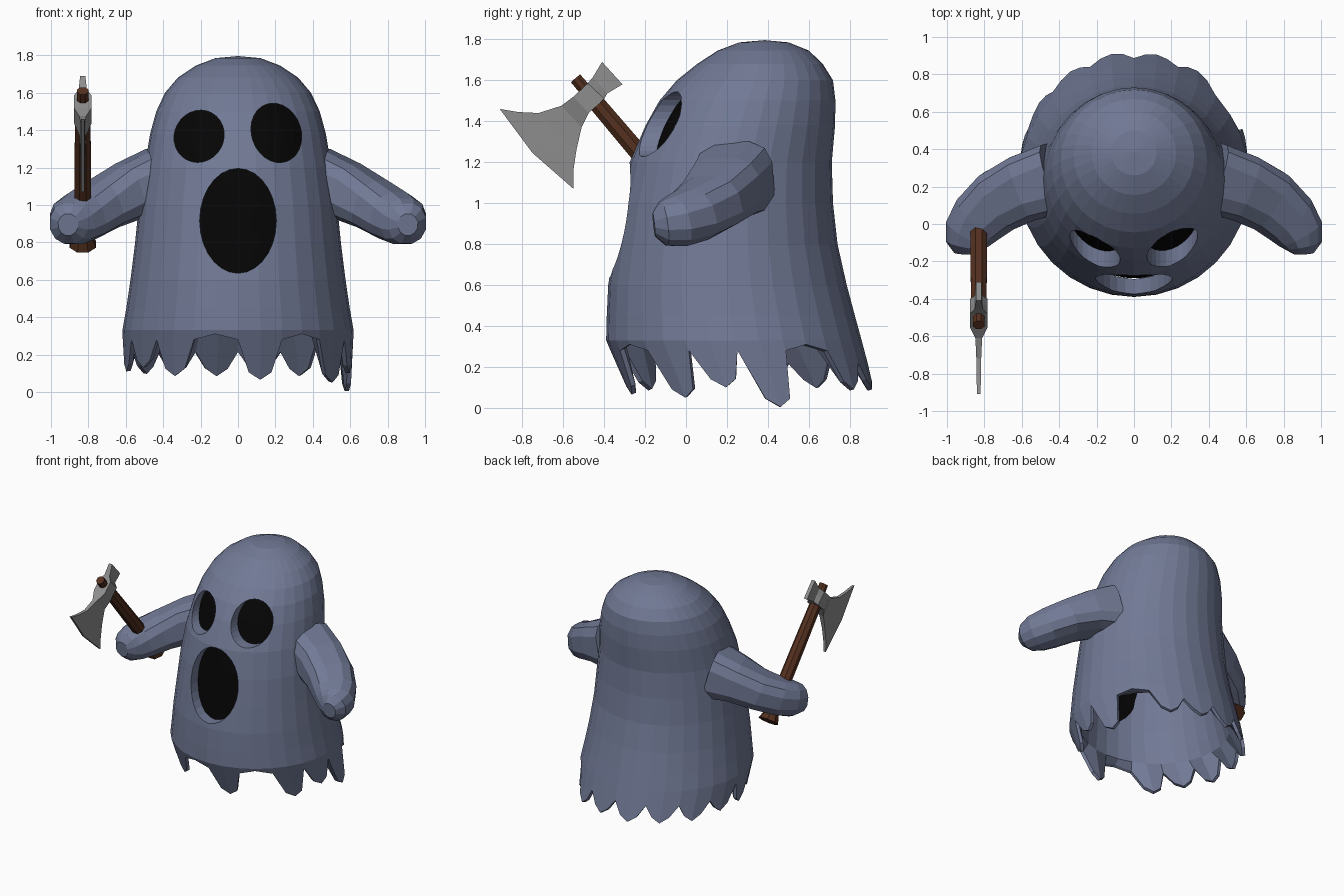
import bpy, bmesh, math
from mathutils import Vector

if "Cube" in bpy.data.objects:
    bpy.data.objects.remove(bpy.data.objects["Cube"])


def material(name, rgb):
    m = bpy.data.materials.new(name)
    m.use_nodes = True
    m.diffuse_color = (*rgb, 1)
    m.node_tree.nodes["Principled BSDF"].inputs["Base Color"].default_value = (*rgb, 1)
    return m


CLOTH = material("blue_grey_cloth", (0.165, 0.192, 0.3))
BLACK = material("black", (0.0015, 0.0015, 0.0015))
WOOD = material("brown_wood", (0.09, 0.03, 0.014))
STEEL = material("grey_steel", (0.27, 0.27, 0.27))


def finish(bm, name, mat, recalc=True):
    if recalc:
        bmesh.ops.recalc_face_normals(bm, faces=bm.faces)
    mesh = bpy.data.meshes.new(name)
    bm.to_mesh(mesh)
    bm.free()
    ob = bpy.data.objects.new(name, mesh)
    bpy.context.collection.objects.link(ob)
    mesh.materials.append(mat)
    return ob


def bridge(bm, a, b):
    n = len(a)
    for i in range(n):
        bm.faces.new((a[i], a[(i + 1) % n], b[(i + 1) % n], b[i]))


def loft(name, loops, mat):
    """Closed skin through a list of point loops."""
    bm = bmesh.new()
    rings = [[bm.verts.new(p) for p in loop] for loop in loops]
    for a, b in zip(rings, rings[1:]):
        bridge(bm, a, b)
    bm.faces.new(rings[0])
    bm.faces.new(rings[-1])
    return finish(bm, name, mat)


def tube(name, path, sides, mat, boxy=0.0):
    """Tube along (centre, height radius, side radius) stations, boxy at its start."""
    loops = []
    for i, (c, ru, rs) in enumerate(path):
        c = Vector(c)
        t = Vector(path[min(i + 1, len(path) - 1)][0]) - Vector(path[max(i - 1, 0)][0])
        side = t.cross(Vector((0, 0, 1))).normalized()
        up = side.cross(t).normalized()
        power = 1 - boxy * (1 - i / (len(path) - 1))
        loop = []
        for k in range(sides):
            a = math.tau * (k + 0.5) / sides
            u, v = (math.copysign(abs(w) ** power, w) for w in (math.cos(a), math.sin(a)))
            loop.append(c + side * rs * u + up * ru * v)
        loops.append(loop)
    return loft(name, loops, mat)


# Body outline: height, front y, back y, half width
PROFILE = [
    (1.785, 0.26, 0.50, 0.12), (1.745, 0.155, 0.60, 0.225), (1.68, 0.055, 0.668, 0.322),
    (1.60, -0.045, 0.718, 0.39), (1.50, -0.13, 0.73, 0.437), (1.38, -0.197, 0.728, 0.47),
    (1.20, -0.275, 0.712, 0.50), (1.00, -0.318, 0.718, 0.53), (0.80, -0.35, 0.74, 0.55),
    (0.60, -0.38, 0.785, 0.575), (0.45, -0.387, 0.825, 0.597), (0.33, -0.39, 0.858, 0.618),
    (0.00, -0.25, 0.945, 0.605),
]


def section(z):
    for a, b in zip(PROFILE, PROFILE[1:]):
        if z >= b[0]:
            f = (z - a[0]) / (b[0] - a[0])
            yf, yb, w = (p + (q - p) * f for p, q in zip(a[1:], b[1:]))
            return (yf + yb) / 2, (yb - yf) / 2, w


def surface(angle, z):
    """Point on the cloth, with the angle measured from the front towards +x."""
    cy, ry, w = section(z)
    return Vector((w * math.sin(angle), cy - ry * math.cos(angle), z))


def front_y(x, z):
    cy, ry, w = section(z)
    return cy - ry * math.sqrt(max(0, 1 - (x / w) ** 2))


# Body: domed sheet with a ragged hem whose front tatters hang inwards
TEETH = 16
COLS = TEETH * 2
TIPS = [0.065, None, 0.05, 0.10, 0.005, None, 0.09, 0.10,
        0.09, 0.10, 0.10, 0.12, 0.11, 0.13, 0.085, None]
bm = bmesh.new()
rings = [[bm.verts.new(surface(math.tau * i / COLS, row[0])) for i in range(COLS)]
         for row in PROFILE[:-1]]
apex = bm.verts.new((0, 0.385, 1.796))
for i in range(COLS):
    bm.faces.new((apex, rings[0][(i + 1) % COLS], rings[0][i]))
for a, b in zip(rings, rings[1:]):
    bridge(bm, a, b)
step = math.tau / TEETH
notches = [bm.verts.new(surface(k * step, 0.28 if k < 7 or k > 11 else 0.22))
           for k in range(TEETH)]
for k, tip in enumerate(TIPS):
    n0, n1 = notches[k], notches[(k + 1) % TEETH]
    b0, bmid, b1 = (rings[-1][(2 * k + j) % COLS] for j in range(3))
    if tip is None:
        low = bm.verts.new(surface((k + 0.5) * step, 0.31))
        s0 = s1 = []
    else:
        low = bm.verts.new(surface((k + 0.5) * step, tip))
        s0 = [bm.verts.new(surface((k + 0.24) * step, tip + 0.04))]
        s1 = [bm.verts.new(surface((k + 0.76) * step, tip + 0.04))]
    bm.faces.new([b0, bmid, low] + s0 + [n0])
    bm.faces.new([bmid, b1, n1] + s1 + [low])
bmesh.ops.recalc_face_normals(bm, faces=bm.faces)
top = max(bm.faces, key=lambda f: f.calc_center_median().z)
if top.normal.z < 0:
    bmesh.ops.reverse_faces(bm, faces=bm.faces)
body = finish(bm, "body", CLOTH, recalc=False)

# Cloth thickness, thinner along the hem
thick = body.vertex_groups.new(name="thick_cloth")
thick.add([v.index for v in body.data.vertices if v.co.z > 0.32], 1.0, "REPLACE")
solid = body.modifiers.new("thickness", "SOLIDIFY")
solid.thickness = 0.08
solid.offset = -1
solid.vertex_group = thick.name
solid.thickness_vertex_group = 0.3


# Face openings: centre x, centre z, radii, tilt
def oval(cx, cz, rx, rz, tilt, scale=1.0, n=28):
    pts = []
    for i in range(n):
        a = math.tau * i / n
        u, v = rx * scale * math.cos(a), rz * scale * math.sin(a)
        pts.append((cx + u * math.cos(tilt) - v * math.sin(tilt),
                    cz + u * math.sin(tilt) + v * math.cos(tilt)))
    return pts


OPENINGS = {
    "right_eye": (-0.208, 1.367, 0.132, 0.142, -0.5),
    "left_eye": (0.205, 1.385, 0.132, 0.162, 0.35),
    "mouth": (0, 0.915, 0.205, 0.28, 0),
}
cutters = []
for name, shape in OPENINGS.items():
    cutter = loft(name + "_cutter", [[(x, y, z) for x, z in oval(*shape)] for y in (-0.8, 0.2)], CLOTH)
    cutter.hide_render = True
    cutters.append(cutter)
    cut = body.modifiers.new(name, "BOOLEAN")
    cut.operation = "DIFFERENCE"
    cut.solver = "EXACT"
    cut.object = cutter

    # Dark panel set back behind the opening, its rim tucked into the cloth
    bm = bmesh.new()
    loops = [[bm.verts.new((x, front_y(x, z) + 0.088, z)) for x, z in oval(*shape, scale=s)]
             for s in (1.08, 0.7, 0.35)]
    for a, b in zip(loops, loops[1:]):
        bridge(bm, a, b)
    bm.faces.new(loops[-1])
    bmesh.ops.recalc_face_normals(bm, faces=bm.faces)
    if sum(f.normal.y for f in bm.faces) > 0:
        bmesh.ops.reverse_faces(bm, faces=bm.faces)
    finish(bm, name + "_panel", BLACK, recalc=False)

bpy.context.view_layer.objects.active = body
body.select_set(True)
for mod in list(body.modifiers):
    bpy.ops.object.modifier_apply(modifier=mod.name)
for cutter in cutters:
    bpy.data.objects.remove(cutter)

# Arms reaching out and forward, with blunt rounded hands
ARM = [
    ((0.42, 0.245, 1.12), 0.19, 0.195), ((0.58, 0.195, 1.075), 0.158, 0.185),
    ((0.72, 0.125, 1.005), 0.14, 0.175), ((0.825, 0.035, 0.945), 0.137, 0.158),
    ((0.885, -0.045, 0.912), 0.13, 0.136), ((0.905, -0.11, 0.9), 0.112, 0.106),
    ((0.908, -0.157, 0.895), 0.06, 0.055),
]
for side, name in ((1, "left_arm"), (-1, "right_arm")):
    tube(name, [((side * c[0], c[1], c[2]), u, s) for c, u, s in ARM], 12, CLOTH, boxy=0.4)

# Axe handle with a flared butt and a narrow top end
AXE_X = -0.83
butt, head = Vector((AXE_X, 0.155, 0.79)), Vector((AXE_X, -0.54, 1.61))
tube("axe_handle", [(butt.lerp(head, f), r, r) for f, r in
                    ((0, 0.076), (0.07, 0.05), (0.5, 0.048), (0.86, 0.044), (0.9, 0.034), (1, 0.032))],
     8, WOOD)

# Axe head: upper (y, z), lower (y, z), half thickness, bulge of the edge
HEAD = [
    ((-0.41, 1.69), (-0.31, 1.58), 0.014, 0), ((-0.455, 1.615), (-0.385, 1.535), 0.022, 0),
    ((-0.48, 1.585), (-0.40, 1.51), 0.048, 0), ((-0.55, 1.52), (-0.475, 1.44), 0.048, 0),
    ((-0.61, 1.475), (-0.51, 1.37), 0.018, 0), ((-0.72, 1.44), (-0.535, 1.26), 0.013, 0.01),
    ((-0.82, 1.445), (-0.55, 1.16), 0.012, 0.015), ((-0.91, 1.46), (-0.55, 1.07), 0.009, 0.02),
]
loops = []
for hi, lo, t, bulge in HEAD:
    mid = ((hi[0] + lo[0]) / 2 - bulge, (hi[1] + lo[1]) / 2 - bulge)
    loops.append([(AXE_X + t, *p) for p in (hi, mid, lo)] + [(AXE_X - t, *p) for p in (lo, mid, hi)])
loft("axe_head", loops, STEEL)
